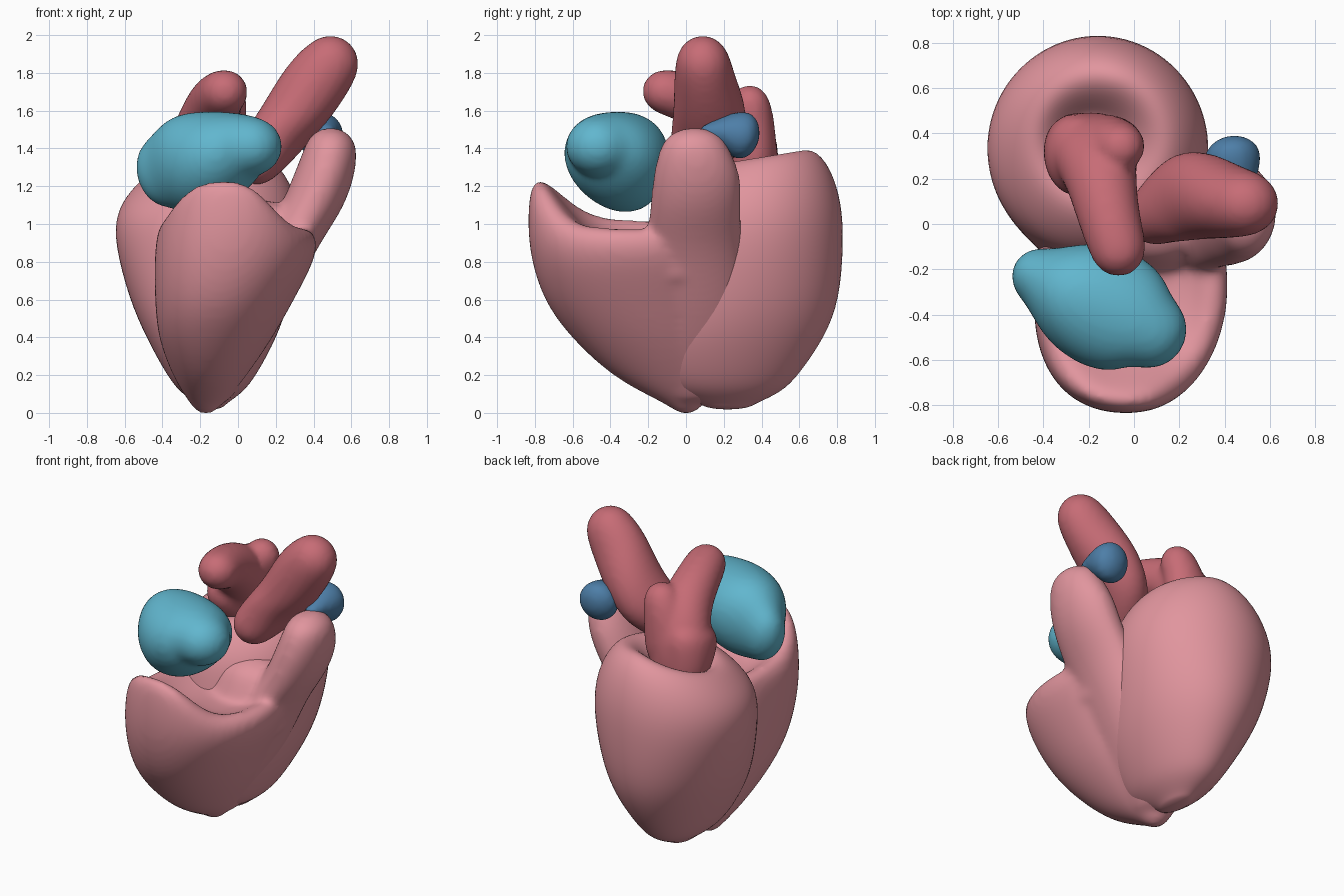
import bpy, bmesh, math
from mathutils import Vector

if "Cube" in bpy.data.objects:
    bpy.data.objects.remove(bpy.data.objects["Cube"])

X, Z = Vector((1, 0, 0)), Vector((0, 0, 1))
SIDES = 24


def material(name, rgb):
    m = bpy.data.materials.new(name)
    m.use_nodes = True
    m.diffuse_color = (*rgb, 1)
    bsdf = m.node_tree.nodes["Principled BSDF"]
    bsdf.inputs["Base Color"].default_value = (*rgb, 1)
    bsdf.inputs["Roughness"].default_value = 0.6
    return m


pink = material("muscle pink", (0.75, 0.30, 0.34))
red = material("vessel red", (0.57, 0.15, 0.18))
cyan = material("chamber cyan", (0.12, 0.47, 0.62))
blue = material("vessel blue", (0.075, 0.21, 0.39))


def loft(bm, sections, ref=X, flat=False, caps=(1, 1)):
    """Rounded tube through sections (x, y, z, radius_u, radius_v)."""
    pts = [Vector(s[:3]) for s in sections]
    rings = []
    last = len(pts) - 1
    for i, s in enumerate(sections):
        t = Z if flat else (pts[min(i + 1, last)] - pts[max(i - 1, 0)]).normalized()
        v = t.cross(ref).normalized()
        u = v.cross(t)
        ring = (pts[i], u * s[3], v * s[4])
        height = t * min(s[3], s[4])
        rounded = [(pts[i] + height * math.sin(a) * k, ring[1] * math.cos(a), ring[2] * math.cos(a))
                   for k in ((-caps[0],) if i == 0 else (caps[1],))
                   for a in (math.radians(35), math.radians(65))]
        if i == 0:
            start = pts[0] - height * caps[0]
            rings += rounded[::-1] + [ring]
        elif i == last:
            end = pts[i] + height * caps[1]
            rings += [ring] + rounded
        else:
            rings.append(ring)
    loops = []
    for c, u, v in rings:
        angles = [2 * math.pi * k / SIDES for k in range(SIDES)]
        loops.append([bm.verts.new(c + u * math.cos(a) + v * math.sin(a)) for a in angles])
    first, final = bm.verts.new(start), bm.verts.new(end)
    for k in range(SIDES):
        n = (k + 1) % SIDES
        bm.faces.new((first, loops[0][n], loops[0][k]))
        bm.faces.new((final, loops[-1][k], loops[-1][n]))
        for a, b in zip(loops, loops[1:]):
            bm.faces.new((a[k], a[n], b[n], b[k]))


def finish(name, bm, mat, fuse=True, rounds=6):
    bmesh.ops.recalc_face_normals(bm, faces=bm.faces)
    for f in bm.faces:
        f.smooth = True
    mesh = bpy.data.meshes.new(name)
    bm.to_mesh(mesh)
    bm.free()
    mesh.materials.append(mat)
    obj = bpy.data.objects.new(name, mesh)
    bpy.context.collection.objects.link(obj)
    sub = obj.modifiers.new("Round", 'SUBSURF')
    sub.levels = sub.render_levels = 2
    if fuse:
        rem = obj.modifiers.new("Fuse", 'REMESH')
        rem.mode = 'VOXEL'
        rem.voxel_size = 0.02
        rem.use_smooth_shade = True
        smooth = obj.modifiers.new("Soften", 'SMOOTH')
        smooth.factor = 0.5
        smooth.iterations = rounds


# Back ventricle: pointed cup with a dimpled top, lower on its right side
bm = bmesh.new()
loft(bm, [(-.14, .22, .05, .08, .15), (-.14, .2, .11, .17, .31), (-.14, .2, .2, .24, .4),
          (-.14, .23, .4, .35, .51), (-.15, .29, .6, .43, .53), (-.16, .33, .9, .5, .51),
          (-.16, .34, 1.1, .49, .49), (-.16, .35, 1.27, .42, .42), (-.16, .36, 1.37, .32, .32),
          (-.17, .36, 1.35, .24, .23), (-.18, .36, 1.26, .16, .15)],
     flat=True, caps=(.4, -.3))
for vert in bm.verts:
    lift = max(0, vert.co.z - 1) / .35
    vert.co.z += lift * (.16 * (vert.co.y - .42) + .25 * min(0, vert.co.x + .1))
finish("back_ventricle", bm, pink, fuse=False)

# Front ventricle: open bowl, fuller at its front right, rim swelling into a lip
bm = bmesh.new()
loft(bm, [(-.17, 0, .03, .07, .08), (-.16, -.04, .1, .13, .18), (-.15, -.08, .2, .2, .32),
          (-.12, -.17, .4, .31, .44), (-.07, -.24, .6, .37, .52), (-.02, -.27, .8, .42, .57),
          (0, -.27, .94, .43, .57), (0, -.27, 1.01, .4, .55), (0, -.27, 1.03, .34, .49),
          (0, -.26, .97, .28, .4), (0, -.24, .93, .2, .3)], flat=True, caps=(.5, -.1))
for vert in bm.verts:
    x, y, z = vert.co
    weight = min(1, max(0, (z - .7) / .3))
    lip = math.exp(-((x + .1) / .31) ** 4 - ((y + .78) / .22) ** 2)
    vert.co.z += weight * (.22 * lip - .12 * max(0, x))
    bulge = .35 * max(0, -x - .03) * max(0, -y - .27)
    vert.co.x -= bulge
    vert.co.y -= bulge * .7

# Outflow cone running up the left flank, and a ramp inside the bowl
loft(bm, [(-.12, .03, .1, .1, .17), (-.01, .06, .3, .13, .25), (.07, .06, .5, .165, .27),
          (.16, .05, .7, .175, .27), (.26, .04, .9, .175, .26), (.39, .05, 1.08, .17, .24),
          (.455, .06, 1.25, .165, .24), (.49, .045, 1.39, .145, .19)], flat=True, caps=(.5, .85))
loft(bm, [(.08, -.05, .75, .3, .25), (.1, .02, 1.0, .24, .2)], flat=True, caps=(.5, .65))
finish("front_ventricle", bm, pink, rounds=14)

# Front chamber: slanted bean resting on the front lip
bm = bmesh.new()
loft(bm, [(-.4, -.24, 1.275, .2, .14), (-.28, -.3, 1.315, .28, .25), (-.1, -.38, 1.355, .255, .285),
          (.02, -.44, 1.41, .19, .24), (.07, -.47, 1.41, .165, .18)], ref=Z)
finish("front_chamber", bm, cyan)

# Main artery: thick tube leaning to the left
bm = bmesh.new()
loft(bm, [(.1, .04, 1.34, .14, .14), (.2, .12, 1.46, .15, .21), (.3, .13, 1.59, .17, .2),
          (.41, .1, 1.75, .178, .165), (.49, .09, 1.85, .16, .15)])
finish("main_artery", bm, red)

# Rear chamber: broad upright body with a forward arm and two shoulders
bm = bmesh.new()
loft(bm, [(-.18, .36, 1.24, .18, .14), (-.19, .33, 1.4, .2, .17), (-.15, .24, 1.56, .165, .17),
          (-.12, .06, 1.66, .14, .14), (-.07, -.11, 1.7, .13, .125)])
loft(bm, [(-.13, .37, 1.34, .16, .12), (-.09, .36, 1.54, .13, .11), (-.06, .34, 1.63, .115, .11)])
loft(bm, [(-.24, .35, 1.25, .16, .15), (-.25, .3, 1.4, .155, .2)], caps=(1, .8))
finish("rear_chamber", bm, red, rounds=10)

# Side vein: small bud behind the outflow cone
bm = bmesh.new()
loft(bm, [(.47, .11, 1.49, .05, .04), (.45, .2, 1.49, .1, .09), (.435, .29, 1.47, .135, .14)],
     caps=(1, .75))
finish("side_vein", bm, blue)
